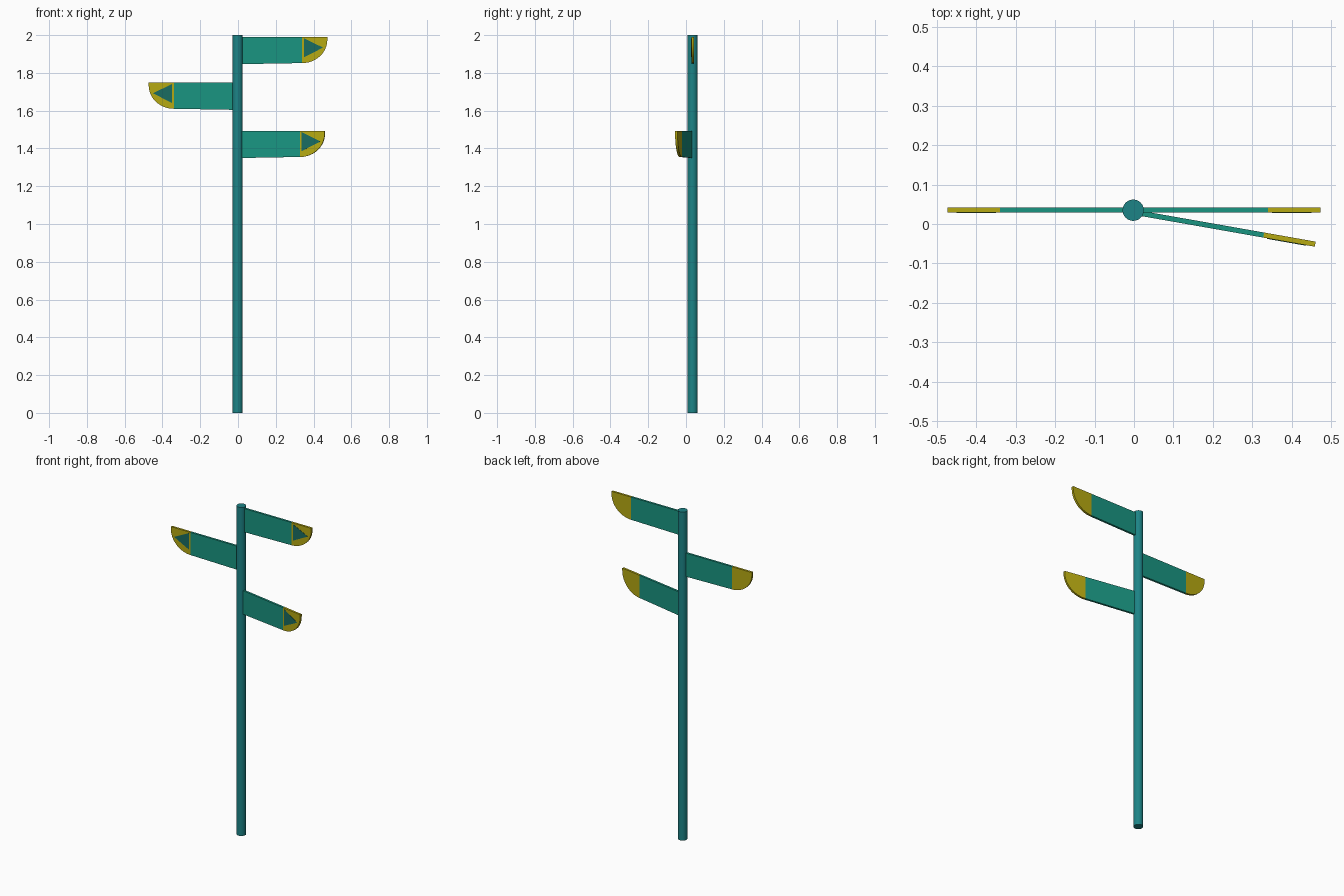
import bpy, bmesh, math
from mathutils import Matrix

if "Cube" in bpy.data.objects:
    bpy.data.objects.remove(bpy.data.objects["Cube"])

def material(name, rgb):
    m = bpy.data.materials.new(name)
    m.diffuse_color = (*rgb, 1)
    m.use_nodes = True
    m.node_tree.nodes["Principled BSDF"].inputs["Base Color"].default_value = m.diffuse_color
    return m

TEAL = material("pole_teal", (0.012, 0.23, 0.24))
GREEN = material("board_green", (0.01, 0.30, 0.22))
YELLOW = material("tip_yellow", (0.47, 0.40, 0.006))
DARK = material("arrow_teal", (0.01, 0.15, 0.12))

def plate(name, outline, y0, y1, mat, side, matrix):
    """Extrude an (x, z) outline from y0 to y1; side = -1 mirrors it in x."""
    bm = bmesh.new()
    face = bm.faces.new([bm.verts.new((side * x, y0, z)) for x, z in outline])
    new = bmesh.ops.extrude_face_region(bm, geom=[face])["geom"]
    bmesh.ops.translate(bm, vec=(0, y1 - y0, 0),
                        verts=[v for v in new if isinstance(v, bmesh.types.BMVert)])
    bmesh.ops.recalc_face_normals(bm, faces=bm.faces)
    bm.transform(matrix)
    me = bpy.data.meshes.new(name)
    bm.to_mesh(me)
    bm.free()
    me.materials.append(mat)
    ob = bpy.data.objects.new(name, me)
    bpy.context.collection.objects.link(ob)
    bpy.context.view_layer.objects.active = ob
    bpy.ops.object.select_all(action='DESELECT')
    ob.select_set(True)
    bpy.ops.object.shade_smooth_by_angle(angle=math.radians(30))

# Pole
bpy.ops.mesh.primitive_cylinder_add(vertices=32, radius=0.027, depth=2, location=(-0.002, 0.035, 1))
pole = bpy.context.object
pole.name = "pole"
pole.data.materials.append(TEAL)
bpy.ops.object.shade_smooth_by_angle(angle=math.radians(30))

# Outlines: straight board, rounded tip, arrow (z measured down from the top edge)
board = [(0.0, 0), (0.34, 0), (0.34, -0.138), (0.0, -0.144)]
curve = [(0.34 + 0.133 * math.cos(a), -0.014 - 0.124 * math.sin(a))
         for a in (i * math.pi / 2 / 12 for i in range(13))]
tip = [(0.34, 0), (0.473, 0)] + curve
arrow = [(0.35, -0.007), (0.45, -0.056), (0.35, -0.107)]

# Three signs: name, pole-side origin, direction, turn about the pole
T = 0.0065
for name, origin, side, turn in (
        ("top_sign", (0, 0.0355, 1.99), 1, 0),
        ("middle_sign", (0, 0.0355, 1.748), -1, 0),
        ("lower_sign", (-0.006, 0.031, 1.493), 1, -10)):
    mat = Matrix.Translation(origin) @ Matrix.Rotation(math.radians(turn), 4, 'Z')
    plate(name + "_board", board, -T, T, GREEN, side, mat)
    plate(name + "_tip", tip, -T, T, YELLOW, side, mat)
    plate(name + "_arrow", arrow, -T - 0.0015, -T + 0.002, DARK, side, mat)
